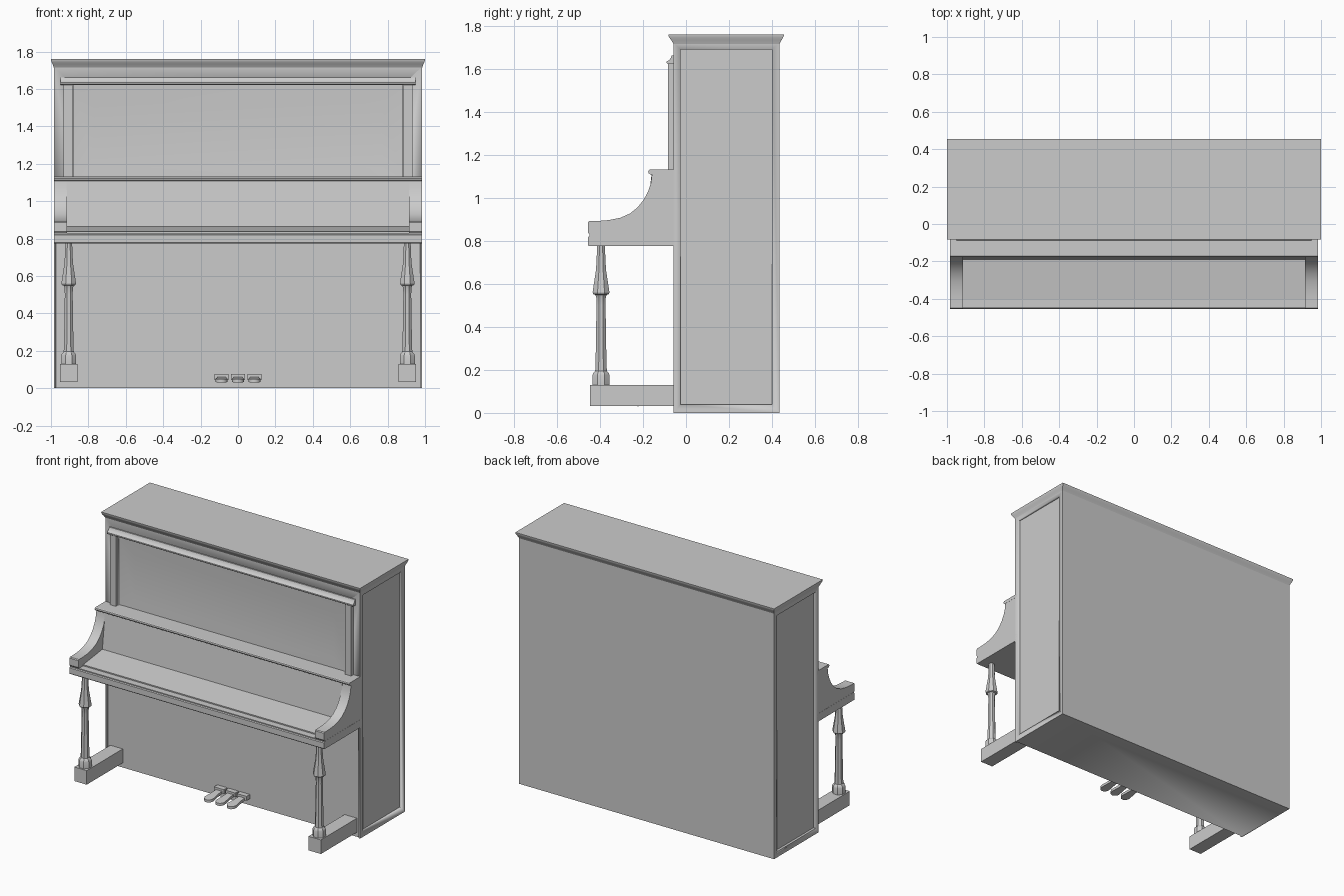
import bpy, bmesh, math


def make(name, bm, angle=30):
    bmesh.ops.recalc_face_normals(bm, faces=bm.faces[:])
    me = bpy.data.meshes.new(name)
    bm.to_mesh(me)
    bm.free()
    ob = bpy.data.objects.new(name, me)
    bpy.context.collection.objects.link(ob)
    bpy.ops.object.select_all(action='DESELECT')
    ob.select_set(True)
    bpy.context.view_layer.objects.active = ob
    bpy.ops.object.shade_smooth_by_angle(angle=math.radians(angle))
    return ob


def loft(name, rings, angle=30):
    """Skin a stack of equal-length vertex rings and cap both ends."""
    bm = bmesh.new()
    vs = [[bm.verts.new(p) for p in r] for r in rings]
    n = len(vs[0])
    for a, b in zip(vs, vs[1:]):
        for i in range(n):
            bm.faces.new((a[i], a[(i + 1) % n], b[(i + 1) % n], b[i]))
    bm.faces.new(vs[0])
    bm.faces.new(vs[-1])
    return make(name, bm, angle)


def rect(x, y0, y1, z):
    return [(-x, y0, z), (x, y0, z), (x, y1, z), (-x, y1, z)]


def box(name, x0, x1, y0, y1, z0, z1):
    return loft(name, [[(x0, y0, z), (x1, y0, z), (x1, y1, z), (x0, y1, z)] for z in (z0, z1)])


def extrude_x(name, profile, x0, x1):
    return loft(name, [[(x, y, z) for y, z in profile] for x in (x0, x1)])


def cut(ob, cutter):
    m = ob.modifiers.new("cut", 'BOOLEAN')
    m.operation = 'DIFFERENCE'
    m.solver = 'EXACT'
    m.object = cutter
    cutter.hide_render = True
    cutter.hide_set(True)


def mirror_x(ob):
    m = ob.modifiers.new("mirror", 'MIRROR')
    m.use_axis[0] = True


# cabinet with recessed side, lower-front and music panels
cabinet = box("cabinet", -0.985, 0.985, -0.058, 0.435, 0, 1.72)
for s in (-1, 1):
    a, b = sorted((s * 0.968, s * 1.1))
    cut(cabinet, box("side_recess_cutter", a, b, -0.025, 0.40, 0.04, 1.69))
cut(cabinet, box("lower_front_cutter", -0.972, 0.972, -0.2, -0.048, -0.1, 0.80))
cut(cabinet, box("music_recess_cutter", -0.885, 0.885, -0.2, -0.035, 1.10, 1.625))

# music panel: shallow dished field inside the frame
loft("music_panel", [[(-x, y, z0), (x, y, z0), (x, y, z1), (-x, y, z1)] for x, y, z0, z1 in
                     ((0.883, -0.03, 1.11, 1.623), (0.883, -0.05, 1.11, 1.623),
                      (0.77, -0.04, 1.18, 1.52))])

# crown moulding and lid
loft("lid", [rect(0.985 + d * 0.62, -0.058 - d, 0.435 + d * 0.85, z) for d, z in
             ((0, 1.715), (0.004, 1.722), (0.011, 1.733), (0.019, 1.744), (0.023, 1.752), (0.024, 1.76))])

# pilasters and cornice around the music panel
mirror_x(box("pilaster", 0.886, 0.932, -0.083, -0.05, 1.12, 1.63))
extrude_x("cornice", [(-0.05, 1.622), (-0.086, 1.622), (-0.09, 1.626), (-0.09, 1.634), (-0.078, 1.64),
                      (-0.07, 1.652), (-0.066, 1.662), (-0.05, 1.662)], -0.95, 0.95)

# shelf above the keys
extrude_x("shelf", [(-0.04, 1.108), (-0.165, 1.108), (-0.173, 1.113), (-0.176, 1.12),
                    (-0.173, 1.128), (-0.168, 1.131), (-0.04, 1.131)], -0.985, 0.985)

# curved arms
arm = [(-0.04, 1.11), (-0.158, 1.11), (-0.163, 1.07), (-0.176, 1.03), (-0.197, 0.99), (-0.225, 0.955),
       (-0.26, 0.927), (-0.305, 0.907), (-0.36, 0.896), (-0.41, 0.892), (-0.45, 0.892), (-0.455, 0.886),
       (-0.455, 0.838), (-0.448, 0.828), (-0.448, 0.80), (-0.04, 0.80)]
mirror_x(extrude_x("arm", arm, 0.915, 0.984))

# key bed and closed fallboard
extrude_x("key_bed", [(-0.04, 0.775), (-0.452, 0.775), (-0.455, 0.779), (-0.455, 0.818), (-0.449, 0.823),
                      (-0.449, 0.83), (-0.04, 0.83)], -0.985, 0.985)
extrude_x("fallboard", [(-0.04, 1.11), (-0.16, 1.11), (-0.19, 0.865), (-0.402, 0.838), (-0.402, 0.825),
                        (-0.04, 0.825)], -0.918, 0.918)

# octagonal tapered legs
leg = [(0.04, 0.125), (0.04, 0.175), (0.036, 0.185), (0.027, 0.195), (0.025, 0.25), (0.021, 0.50),
       (0.022, 0.535), (0.026, 0.548), (0.036, 0.552), (0.039, 0.56), (0.037, 0.575), (0.024, 0.66),
       (0.021, 0.70), (0.018, 0.78)]
k = math.cos(math.pi / 8)
mirror_x(loft("front_leg", [[(0.905 + r / k * math.cos(math.pi * (i + .5) / 4),
                              -0.395 + r / k * math.sin(math.pi * (i + .5) / 4), z) for i in range(8)]
                            for r, z in leg], 25))

# foot blocks
mirror_x(box("foot", 0.857, 0.953, -0.446, -0.04, 0.032, 0.13))

# three pedals with rounded tips
for x in (-0.088, 0, 0.088):
    box("pedal_mount", x - 0.038, x + 0.038, -0.085, -0.04, 0.045, 0.075)
    outline = [(-0.022, -0.05), (-0.024, -0.12)]
    outline += [(-0.032 * math.cos(math.pi * i / 8), -0.19 - 0.035 * math.sin(math.pi * i / 8)) for i in range(9)]
    outline += [(0.024, -0.12), (0.022, -0.05)]
    loft("pedal", [[(x + px, y, dz + 0.045 + 0.08 * (y + 0.12)) for px, y in outline] for dz in (-0.006, 0.012)])
